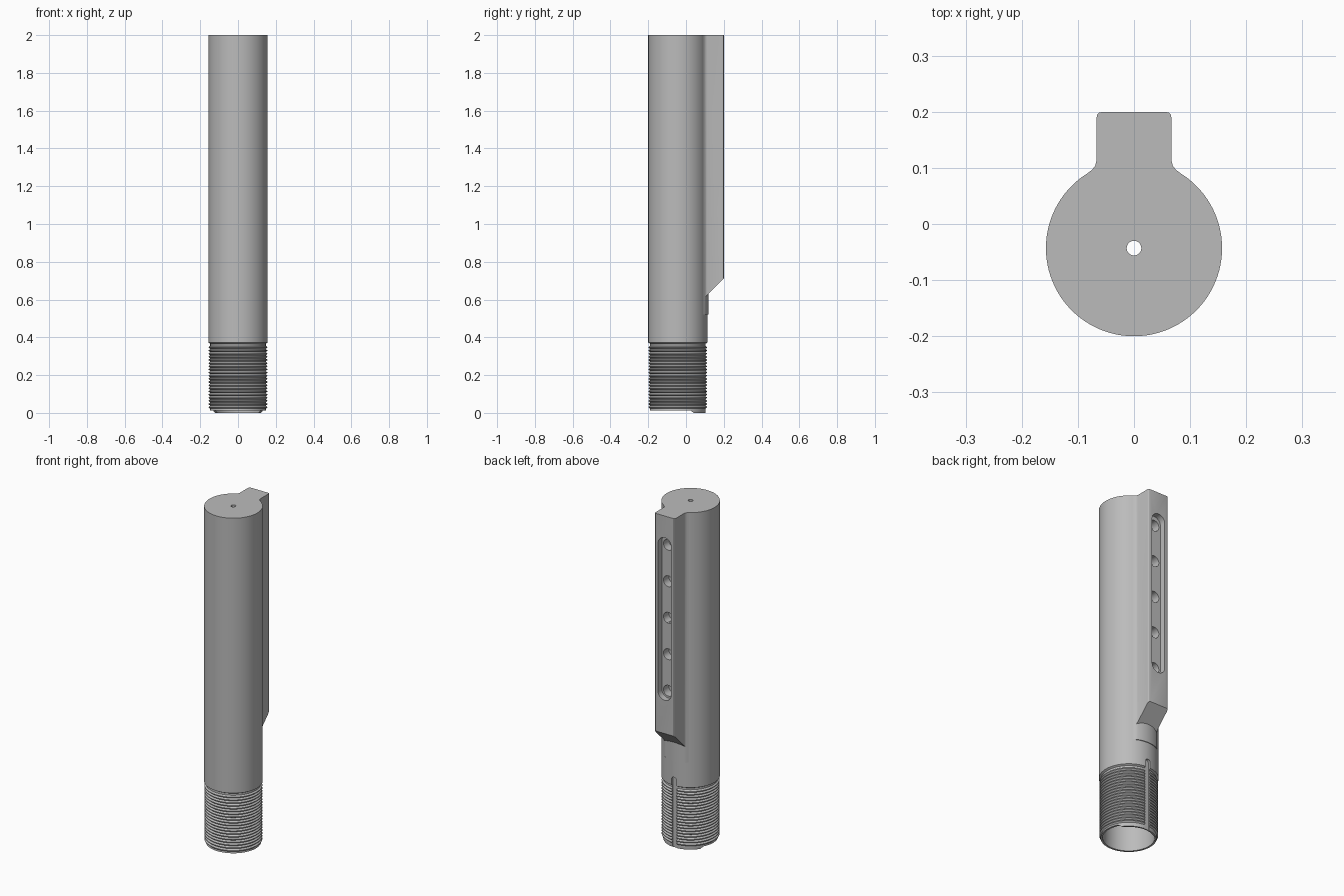
import bpy
import bmesh
from math import sin, cos, pi, hypot, atan2
from mathutils import Vector

cube = bpy.data.objects.get("Cube")
if cube:
    bpy.data.objects.remove(cube, do_unlink=True)

CY = -0.043          # tube axis position in y
R = 0.157            # tube outer radius
BORE = 0.137         # inner radius
SEG = 96

metal = bpy.data.materials.new("grey metal")
metal.use_nodes = True
GREY = (0.5, 0.5, 0.5, 1)
metal.diffuse_color = GREY
metal.node_tree.nodes["Principled BSDF"].inputs["Base Color"].default_value = GREY


def finish(name, bm):
    bmesh.ops.recalc_face_normals(bm, faces=bm.faces)
    mesh = bpy.data.meshes.new(name)
    bm.to_mesh(mesh)
    bm.free()
    mesh.materials.append(metal)
    obj = bpy.data.objects.new(name, mesh)
    bpy.context.collection.objects.link(obj)
    return obj


def prism(name, outline, axis, low, high):
    """Extrude a 2D outline along one axis from low to high."""
    bm = bmesh.new()
    verts = []
    for p in outline:
        co = list(p)
        co.insert(axis, low)
        verts.append(bm.verts.new(co))
    face = bm.faces.new(verts)
    new = bmesh.ops.extrude_face_region(bm, geom=[face])["geom"]
    shift = Vector((0, 0, 0))
    shift[axis] = high - low
    bmesh.ops.translate(bm, vec=shift, verts=[g for g in new if isinstance(g, bmesh.types.BMVert)])
    return finish(name, bm)


def lathe(name, profile):
    """Revolve a closed radius/height profile around the tube axis."""
    bm = bmesh.new()
    rings = [[bm.verts.new((r * sin(2 * pi * i / SEG), CY - r * cos(2 * pi * i / SEG), z))
              for i in range(SEG)] for r, z in profile]
    for k, ring in enumerate(rings):
        nxt = rings[(k + 1) % len(rings)]
        for i in range(SEG):
            j = (i + 1) % SEG
            bm.faces.new((ring[i], ring[j], nxt[j], nxt[i]))
    return finish(name, bm)


def arc(cx, cy, r, start, end, n):
    return [(cx + r * cos(start + (end - start) * i / n),
             cy + r * sin(start + (end - start) * i / n)) for i in range(n + 1)]


def combine(target, other, operation):
    mod = target.modifiers.new(operation.lower(), "BOOLEAN")
    mod.operation = operation
    mod.solver = "EXACT"
    mod.object = other
    bpy.context.view_layer.objects.active = target
    bpy.ops.object.modifier_apply(modifier=mod.name)
    bpy.data.objects.remove(other, do_unlink=True)


# Hollow tube with threaded lower end and a vent hole in the cap
THREADS, Z0, Z1 = 20, 0.022, 0.355
pitch = (Z1 - Z0) / THREADS
profile = [(BORE, 0), (0.146, 0), (0.148, 0.012)]
for i in range(THREADS):
    z = Z0 + i * pitch
    profile += [(0.147, z), (0.155, z + pitch * 0.4), (0.155, z + pitch * 0.6)]
profile += [(0.147, Z1), (0.147, 0.366), (R, 0.372), (R, 2), (0.013, 2), (0.013, 1.94), (BORE, 1.94)]
tube = lathe("receiver_tube", profile)

# Rail with filleted neck along the back
half = [(0.079, 0.082), (0.084, 0.0897), (0.0755, 0.096), (0.0695, 0.103), (0.067, 0.112),
        (0.067, 0.188), (0.0655, 0.195), (0.062, 0.1985), (0.055, 0.2)]
a = atan2(half[0][1] - CY, half[0][0])
r_in = hypot(half[0][0], half[0][1] - CY)
inner = arc(0, CY, r_in, pi - a, a, 16)[1:-1]
rail = prism("rail", half + [(-x, y) for x, y in reversed(half)] + inner, 2, 0.52, 2)

# Sloped lower end of the rail, leaving a thin raised pad below it
ramp = prism("ramp_cutter", [(0, 0.4), (0.3, 0.4), (0.3, 0.812), (0, 0.512)], 0, -0.2, 0.2)
pad = prism("pad_keep", arc(0, CY, 0.161, 0, 2 * pi, SEG)[:-1], 2, 0.3, 1)
combine(ramp, pad, "DIFFERENCE")
combine(rail, ramp, "DIFFERENCE")
combine(tube, rail, "UNION")

# Long rounded channel in the rail
channel = arc(0, 1.828, 0.043, 0, pi, 16) + arc(0, 0.952, 0.043, pi, 2 * pi, 16)
combine(tube, prism("channel_cutter", channel, 1, 0.165, 0.3), "DIFFERENCE")

# Five position holes in the channel
for i in range(5):
    hole = arc(0, 0.952 + 0.216 * i, 0.032, 0, 2 * pi, 32)[:-1]
    combine(tube, prism("hole_cutter", hole, 1, 0.115, 0.3), "DIFFERENCE")

# Keyway through the threads at the back
keyway = arc(0, 0.405, 0.016, 0, pi, 12) + [(-0.016, -0.1), (0.016, -0.1)]
combine(tube, prism("keyway_cutter", keyway, 1, 0.1, 0.3), "DIFFERENCE")

# Trim the lower rim so that only the rear lug reaches the bottom
trim = [(-0.3, -0.1), (0.04, -0.1), (0.04, 0), (0.025, 0.012), (-0.3, 0.012)]
combine(tube, prism("rim_cutter", trim, 0, -0.3, 0.3), "DIFFERENCE")

bpy.ops.object.select_all(action="DESELECT")
tube.select_set(True)
bpy.context.view_layer.objects.active = tube
bpy.ops.object.shade_smooth_by_angle(angle=pi / 6)
